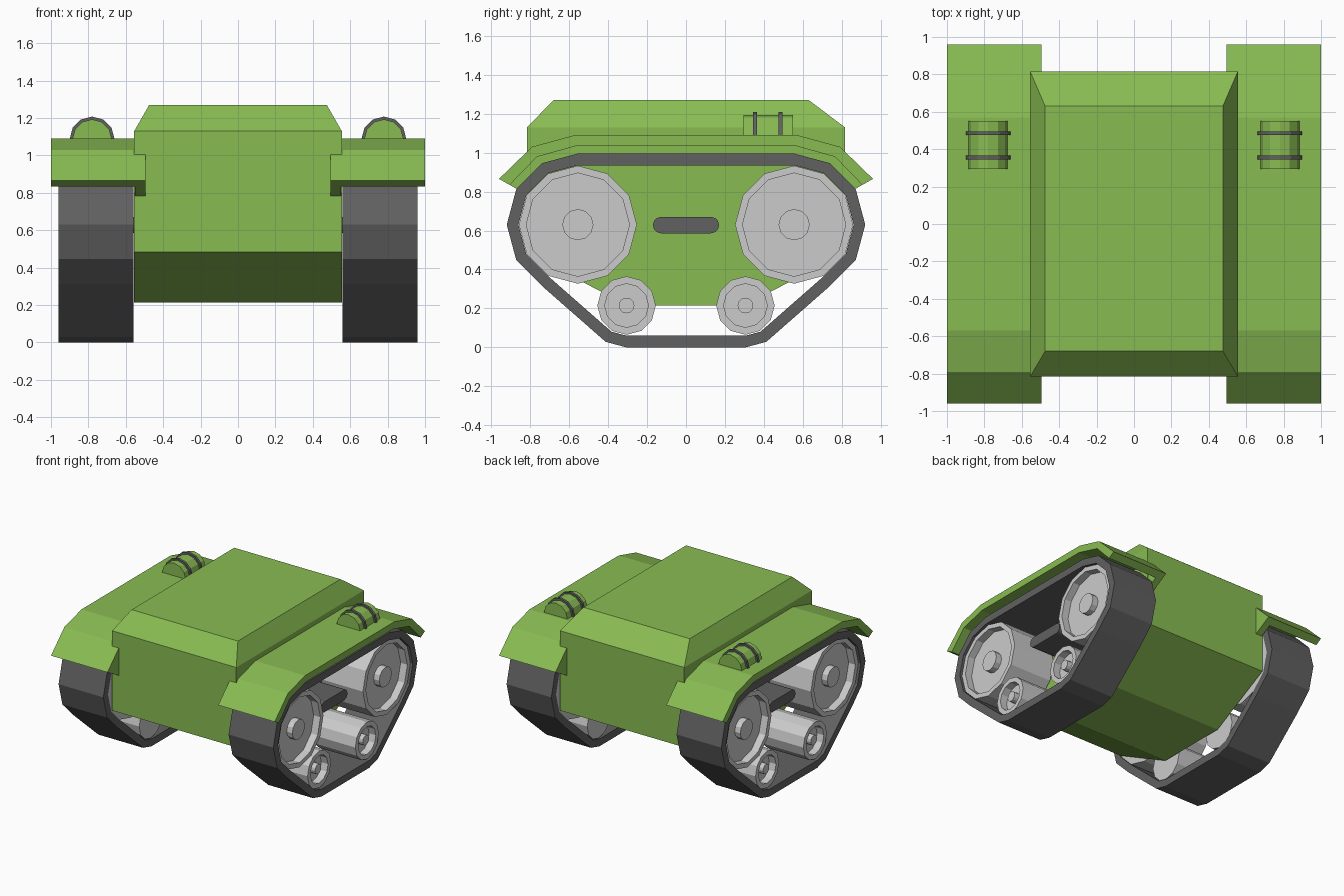
import bpy, bmesh
from math import sin, cos, radians

if "Cube" in bpy.data.objects:
    bpy.data.objects.remove(bpy.data.objects["Cube"])


def colour(name, rgb):
    m = bpy.data.materials.new(name)
    m.diffuse_color = (*rgb, 1)
    m.use_nodes = True
    m.node_tree.nodes["Principled BSDF"].inputs["Base Color"].default_value = m.diffuse_color
    return m


GREEN = colour("green", (0.25, 0.5, 0.085))
DARK = colour("dark_grey", (0.12, 0.12, 0.12))


def make(name, rings, mat=None, mirror=True, cap=True):
    """Join equal-length point rings into a skin; cap the ends or close the loop of rings."""
    bm = bmesh.new()
    vs = [[bm.verts.new(p) for p in r] for r in rings]
    n = len(vs[0])
    pairs = list(zip(vs, vs[1:])) + ([] if cap else [(vs[-1], vs[0])])
    for a, b in pairs:
        for i in range(n):
            j = (i + 1) % n
            bm.faces.new((a[i], a[j], b[j], b[i]))
    if cap:
        bm.faces.new(vs[0])
        bm.faces.new(vs[-1])
    bmesh.ops.recalc_face_normals(bm, faces=bm.faces)
    me = bpy.data.meshes.new(name)
    bm.to_mesh(me)
    bm.free()
    ob = bpy.data.objects.new(name, me)
    bpy.context.collection.objects.link(ob)
    if mat:
        me.materials.append(mat)
    if mirror:
        ob.modifiers.new("mirror", 'MIRROR').use_axis[0] = True
    return ob


def prism(name, profile, x0, x1, mat=None):
    return make(name, [[(x, y, z) for y, z in profile] for x in (x0, x1)], mat)


def arc(cy, cz, r, a0, a1, step=30):
    d = step if a1 > a0 else -step
    return [(cy + r * cos(radians(a)), cz + r * sin(radians(a)))
            for a in range(a0, a1 + (1 if d > 0 else -1), d)]


def both_ends(half):
    """Complete a front-to-back symmetric profile from its rear half."""
    return half + [(-y, z) for y, z in reversed(half)]


# hull: stacked rectangles (z, half width, front y, rear y)
hull = [(0.215, 0.555, -0.30, 0.30), (0.485, 0.555, -0.815, 0.815),
        (1.13, 0.555, -0.815, 0.815), (1.27, 0.475, -0.68, 0.63)]
make("hull", [[(-w, f, z), (w, f, z), (w, b, z), (-w, b, z)] for z, w, f, b in hull],
     GREEN, mirror=False)

# fenders: bent plate with a deeper inner flange
top = both_ends([(0.96, 0.865), (0.79, 1.03), (0.57, 1.09)])
under = both_ends([(0.905, 0.834), (0.765, 0.978), (0.56, 1.035)])
deep = both_ends([(0.80, 0.775), (0.70, 0.91), (0.54, 0.97)])
prism("fender", top + under[::-1], 0.55, 1.0, GREEN)
prism("fender_flange", top + deep[::-1], 0.495, 0.55, GREEN)

# tracks: belt wrapped round the wheels
WY, WZ, SY, SZ = 0.555, 0.63, 0.305, 0.215


def belt(t):
    return both_ends(arc(SY, SZ, 0.215 - t, -90, -60) + arc(WY, WZ, 0.365 - t, -60, 90))


X0, X1 = 0.56, 0.96
make("track", [[(x, y, z) for y, z in belt(t)]
               for x, t in ((X0, 0), (X1, 0), (X1, 0.06), (X0, 0.06))], DARK, cap=False)


# wheels: twelve-sided drums with recessed faces and hubs
def wheel(name, cy, cz, r, r_in, r_hub):
    profile = [(0.565, r), (0.94, r), (0.94, r_in), (0.88, r_in), (0.88, r_hub), (0.93, r_hub)]
    make(name, [[(x, y, z) for y, z in arc(cy, cz, q, 0, 330)] for x, q in profile])


for s, end in ((-1, "front"), (1, "rear")):
    wheel(end + "_large_wheel", s * WY, WZ, 0.303, 0.265, 0.08)
    wheel(end + "_small_wheel", s * SY, SZ, 0.150, 0.112, 0.04)

# side bar between the large wheels
prism("side_bar", arc(0.128, 0.628, 0.042, -90, 90) + arc(-0.128, 0.628, 0.042, 90, 270),
      0.55, 0.86, DARK)


# half-round canister with two straps on each fender
def half_round(name, r, y0, y1, mat):
    make(name, [[(0.78 + u, y, z) for u, z in arc(0, 1.088, r, 0, 180)] for y in (y0, y1)], mat)


half_round("canister", 0.105, 0.295, 0.55, GREEN)
for y in (0.355, 0.485):
    half_round("strap", 0.12, y - 0.01, y + 0.01, DARK)
